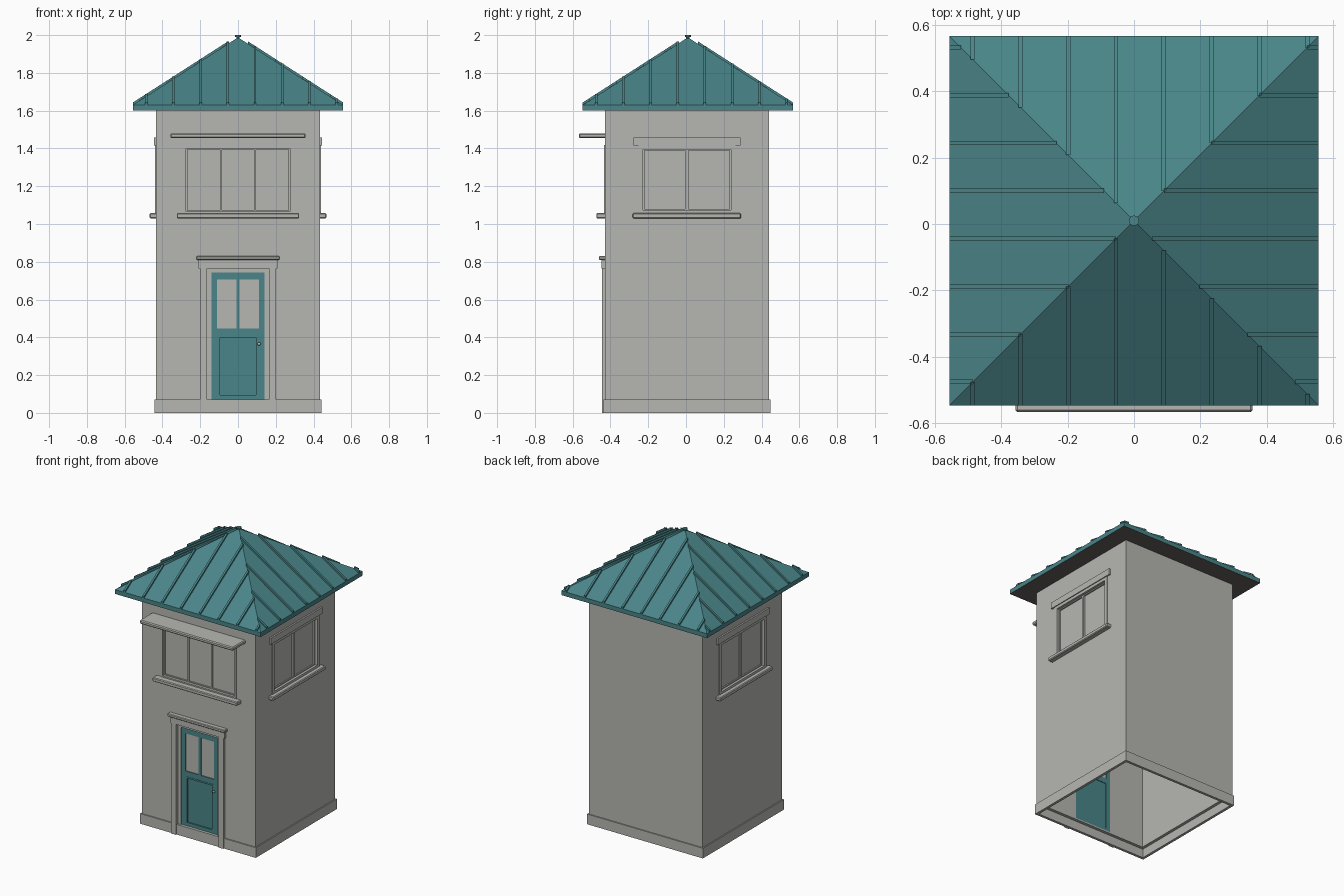
import bpy, bmesh, math

if "Cube" in bpy.data.objects:
    bpy.data.objects.remove(bpy.data.objects["Cube"])


def material(name, rgb):
    m = bpy.data.materials.new(name)
    m.diffuse_color = (*rgb, 1)
    m.use_nodes = True
    m.node_tree.nodes["Principled BSDF"].inputs["Base Color"].default_value = m.diffuse_color
    return m


GREY = material("pale grey plaster", (0.47, 0.47, 0.445))
TEAL = material("teal paint", (0.068, 0.235, 0.25))
DARK = material("dark warm grey", (0.13, 0.12, 0.108))

CY = 0.005      # centre of the walls in y
WALL = 0.435    # half width of the tower

# (u, v, d): u along the wall, v upward, d outward distance from the centre
FACES = {
    "front": lambda u, v, d: (u, CY - d, v),
    "back": lambda u, v, d: (u, CY + d, v),
    "right": lambda u, v, d: (d, CY + u, v),
    "left": lambda u, v, d: (-d, CY + u, v),
    "flat": lambda u, v, d: (u, CY + v, d),
}


def finish(name, bm, *mats):
    bmesh.ops.recalc_face_normals(bm, faces=bm.faces)
    me = bpy.data.meshes.new(name)
    bm.to_mesh(me)
    bm.free()
    ob = bpy.data.objects.new(name, me)
    for m in mats:
        me.materials.append(m)
    bpy.context.collection.objects.link(ob)
    return ob


def panel(name, side, rect, d0, d1, holes=(), mat=GREY, bevel=0):
    """Slab rect=(u0, u1, v0, v1) between depths d0 and d1, with rectangular holes."""
    bm = bmesh.new()
    rects = [rect, *holes]
    us = sorted({u for r in rects for u in r[:2]})
    vs = sorted({v for r in rects for v in r[2:]})
    put = FACES[side]
    grid = [[bm.verts.new(put(u, v, d0)) for v in vs] for u in us]
    for i in range(len(us) - 1):
        for j in range(len(vs) - 1):
            u, v = (us[i] + us[i + 1]) / 2, (vs[j] + vs[j + 1]) / 2
            if not any(h[0] < u < h[1] and h[2] < v < h[3] for h in holes):
                bm.faces.new((grid[i][j], grid[i + 1][j],
                              grid[i + 1][j + 1], grid[i][j + 1]))
    bmesh.ops.delete(bm, geom=[v for v in bm.verts if not v.link_faces], context='VERTS')
    ext = bmesh.ops.extrude_face_region(bm, geom=bm.faces[:], use_keep_orig=True)
    a, b = put(0, 0, d0), put(0, 0, d1)
    bmesh.ops.translate(bm, vec=[q - p for p, q in zip(a, b)],
                        verts=[g for g in ext["geom"] if isinstance(g, bmesh.types.BMVert)])
    if bevel:
        bmesh.ops.bevel(bm, geom=bm.edges[:], offset=bevel, segments=1, affect='EDGES')
    return finish(name, bm, mat)


# Walls with openings
IN = WALL - 0.03
DOOR_HOLE = (-0.165, 0.165, 0.07, 0.765)
FRONT_HOLE = (-0.28, 0.28, 1.057, 1.41)
SIDE_HOLE = (-0.24, 0.24, 1.057, 1.405)
panel("front_wall", "front", (-WALL, WALL, 0.06, 1.61), IN, WALL, [DOOR_HOLE, FRONT_HOLE])
panel("back_wall", "back", (-WALL, WALL, 0.06, 1.61), IN, WALL)
for side in ("left", "right"):
    panel(side + "_wall", side, (-IN, IN, 0.06, 1.61), IN, WALL, [SIDE_HOLE])

# Plinth ring, open underneath
P = 0.443
panel("plinth", "flat", (-P, P, -P, P), 0, 0.07, [(-0.425, 0.425, -0.425, 0.425)])

# Door surround
for s, name in ((-1, "left"), (1, "right")):
    u0, u1 = sorted((s * 0.163, s * 0.2))
    panel(name + "_door_post", "front", (u0, u1, 0, 0.765), 0.43, 0.45)
panel("door_lintel", "front", (-0.208, 0.208, 0.765, 0.81), 0.43, 0.452)
panel("door_cap", "front", (-0.22, 0.22, 0.81, 0.83), 0.43, 0.466, bevel=0.004)
panel("door_jamb", "front", DOOR_HOLE, 0.405, 0.43, [(-0.14, 0.14, 0.07, 0.743)])

# Door leaf, lights, lower panel and knob
LIGHTS = [(-0.11, -0.009, 0.446, 0.706), (0.009, 0.11, 0.446, 0.706)]
LOWER = (-0.105, 0.105, 0.085, 0.41)
panel("door_leaf", "front", (-0.14, 0.14, 0.07, 0.743), 0.405, 0.423, [*LIGHTS, LOWER], TEAL)
panel("door_lower_panel", "front", LOWER, 0.409, 0.416, mat=TEAL)
panel("door_panel_moulding", "front", LOWER, 0.416, 0.425, [(-0.095, 0.095, 0.095, 0.4)], TEAL)
for i, r in enumerate(LIGHTS):
    panel(f"door_glass_{i}", "front", r, 0.411, 0.417)
bm = bmesh.new()
bmesh.ops.create_uvsphere(bm, u_segments=12, v_segments=8, radius=0.009)
bmesh.ops.translate(bm, verts=bm.verts, vec=(0.112, CY - 0.432, 0.365))
finish("door_knob", bm, GREY)

# Front window with three lights, sill and canopy
panel("front_window_trim", "front", (-0.29, 0.29, 1.05, 1.418), 0.415, 0.439,
      [(-0.274, 0.274, 1.066, 1.4)])
panel("front_window_sash", "front", (-0.28, 0.28, 1.057, 1.41), 0.407, 0.421,
      [(-0.268, -0.096, 1.072, 1.394), (-0.084, 0.084, 1.072, 1.394),
       (0.096, 0.268, 1.072, 1.394)])
panel("front_window_glass", "front", (-0.275, 0.275, 1.06, 1.405), 0.409, 0.413)
panel("front_window_sill", "front", (-0.324, 0.324, 1.03, 1.057), 0.42, 0.48, bevel=0.005)
panel("front_canopy", "front", (-0.358, 0.358, 1.455, 1.48), 0.42, 0.572, bevel=0.006)

# Matching windows on both sides
for side in ("left", "right"):
    panel(side + "_window_trim", side, (-0.257, 0.257, 1.05, 1.418), 0.415, 0.44,
          [(-0.233, 0.233, 1.073, 1.395)])
    panel(side + "_window_sash", side, SIDE_HOLE, 0.407, 0.423,
          [(-0.226, -0.009, 1.08, 1.388), (0.009, 0.226, 1.08, 1.388)])
    panel(side + "_window_glass", side, (-0.235, 0.235, 1.06, 1.4), 0.409, 0.414)
    panel(side + "_window_head", side, (-0.283, 0.283, 1.415, 1.458), 0.42, 0.446)
    panel(side + "_window_sill", side, (-0.287, 0.287, 1.03, 1.057), 0.42, 0.468, bevel=0.005)

# Pyramid roof with fascia and dark soffit
R, RY, EAVE, RISE = 0.557, 0.01, 1.63, 0.358
bm = bmesh.new()
corners = [(-R, RY - R), (R, RY - R), (R, RY + R), (-R, RY + R)]
low = [bm.verts.new((x, y, 1.6)) for x, y in corners]
top = [bm.verts.new((x, y, EAVE)) for x, y in corners]
apex = bm.verts.new((0, RY, EAVE + RISE))
for i in range(4):
    j = (i + 1) % 4
    bm.faces.new((low[i], low[j], top[j], top[i]))
    bm.faces.new((top[i], top[j], apex))
bm.faces.new(low).material_index = 1
finish("roof", bm, TEAL, DARK)

# Standing seams running from the eaves up to the hips
bm = bmesh.new()
for axis in (0, 1):
    for s in (-1, 1):
        for k in range(8):
            c = -0.486 + 0.144 * k
            ends = []
            for r in (R, abs(c)):
                z = EAVE + RISE * (1 - r / R)
                ring = []
                for w, h in ((-1, -0.005), (1, -0.005), (1, 0.013), (-1, 0.013)):
                    a, b = c + w * 0.0065, s * r
                    x, y = (a, b) if axis == 0 else (b, a)
                    ring.append(bm.verts.new((x, RY + y, z + h)))
                ends.append(ring)
            e0, e1 = ends
            bm.faces.new(e0)
            bm.faces.new(e1)
            for i in range(4):
                j = (i + 1) % 4
                bm.faces.new((e0[i], e0[j], e1[j], e1[i]))
finish("roof_seams", bm, TEAL)

# Finial: narrow neck and small cap
for name, rad, z0, z1 in (("finial_neck", 0.009, 1.97, 1.99), ("finial_cap", 0.016, 1.989, 2.0)):
    bm = bmesh.new()
    bmesh.ops.create_cone(bm, cap_ends=True, segments=10, radius1=rad, radius2=rad, depth=z1 - z0)
    bmesh.ops.translate(bm, verts=bm.verts, vec=(0, RY, (z0 + z1) / 2))
    finish(name, bm, TEAL)
